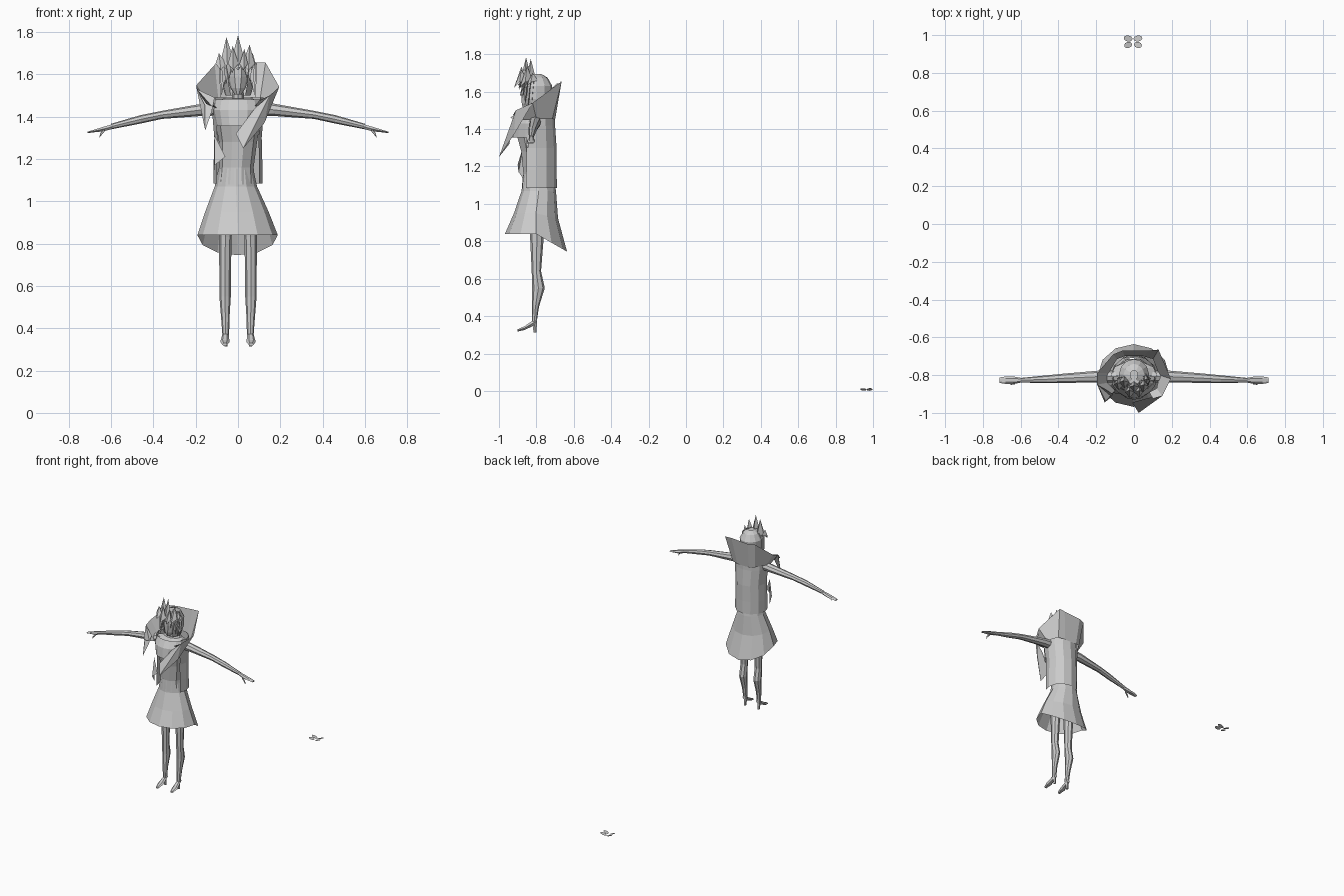
import bpy, bmesh, math, random
from mathutils import Vector

random.seed(4)
grey = bpy.data.materials.new("light_grey")
grey.diffuse_color = (0.6, 0.6, 0.6, 1)


def make(name, verts, faces):
    me = bpy.data.meshes.new(name)
    me.from_pydata([tuple(v) for v in verts], [], faces)
    me.materials.append(grey)
    ob = bpy.data.objects.new(name, me)
    bpy.context.collection.objects.link(ob)
    bm = bmesh.new()
    bm.from_mesh(me)
    bmesh.ops.recalc_face_normals(bm, faces=bm.faces)
    bm.to_mesh(me)
    bm.free()
    return ob


def loft(name, rings, n=8, caps=True, axis="z", arc=None, droop=0.0):
    """rings: (cx, cy, cz, r1, r2); arc=(start, end) in degrees makes an open sheet."""
    verts, faces = [], []
    a0, a1 = arc or (0, 360)
    cols = n + 1 if arc else n
    for k, (cx, cy, cz, r1, r2) in enumerate(rings):
        for i in range(cols):
            a = math.radians(a0 + (a1 - a0) * i / n)
            c, s = math.cos(a) * r1, math.sin(a) * r2
            if axis == "z":
                low = droop * max(0, math.sin(a)) * (k / (len(rings) - 1)) ** 3
                verts.append((cx + c, cy + s, cz - low))
            elif axis == "x":
                verts.append((cx, cy + c, cz + s))
            else:
                verts.append((cx + c, cy, cz + s))
    for k in range(len(rings) - 1):
        for i in range(n):
            j = (i + 1) % cols
            faces.append((k * cols + i, k * cols + j, (k + 1) * cols + j, (k + 1) * cols + i))
    if caps and not arc:
        faces += [tuple(range(cols)), tuple(range((len(rings) - 1) * cols, len(rings) * cols))]
    return make(name, verts, faces)


def sheet(name, pts):
    """Fan of triangles from the first point."""
    return make(name, pts, [(0, i, i + 1) for i in range(1, len(pts) - 1)])


# Legs, shoes, arms and hands, one per side
for side, s in (("left", 1), ("right", -1)):
    loft(side + "_leg", [(s * .058, -.797, .95, .035, .045), (s * .06, -.797, .83, .03, .037),
                         (s * .061, -.80, .64, .027, .025), (s * .061, -.789, .55, .027, .034),
                         (s * .06, -.805, .45, .02, .019), (s * .058, -.811, .37, .016, .013)], 8)
    loft(side + "_foot", [(s * .058, -.797, .375, .015, .015), (s * .06, -.83, .355, .018, .016),
                          (s * .062, -.865, .335, .022, .011), (s * .062, -.902, .323, .012, .007)], 6, axis="y")
    loft(side + "_shoe_heel", [(s * .058, -.81, .37, .014, .014), (s * .058, -.807, .313, .008, .008)], 5)
    loft(side + "_arm", [(s * .08, -.807, 1.44, .032, .035), (s * .17, -.807, 1.432, .032, .029),
                         (s * .36, -.816, 1.408, .025, .019), (s * .46, -.822, 1.387, .021, .02),
                         (s * .60, -.827, 1.353, .012, .013)], 8, axis="x")
    loft(side + "_hand", [(s * .595, -.827, 1.352, .012, .013), (s * .64, -.827, 1.34, .02, .012),
                          (s * .68, -.827, 1.332, .02, .007), (s * .712, -.827, 1.325, .014, .004)], 6, axis="x")
    loft(side + "_thumb", [(s * .63, -.842, 1.338, .008, .009), (s * .65, -.847, 1.315, .006, .008),
                           (s * .655, -.847, 1.302, .004, .004)], 5, axis="x")

# Torso, neck and head
loft("torso", [(-.01, -.795, 1.08, .09, .085), (-.008, -.795, 1.16, .082, .078),
               (0, -.80, 1.28, .09, .085), (0, -.81, 1.37, .105, .10),
               (0, -.80, 1.45, .125, .075), (0, -.80, 1.485, .07, .05)], 10)
loft("neck", [(0, -.80, 1.46, .03, .03), (0, -.81, 1.55, .025, .028)], 8)
loft("head", [(0, -.85, 1.505, .016, .02), (0, -.835, 1.535, .036, .045),
              (0, -.82, 1.59, .052, .065), (0, -.815, 1.64, .056, .068),
              (0, -.81, 1.685, .035, .045)], 10)

# Hair cap open over the face
loft("hair_cap", [(0, -.80, 1.50, .06, .06), (0, -.80, 1.56, .078, .078), (0, -.80, 1.63, .08, .085),
                  (0, -.80, 1.675, .055, .06), (0, -.80, 1.695, .02, .025)], 10, arc=(-55, 235))

# Hair locks beside the face and the spiky fringe
for i in range(14):
    a = math.radians(190 + 160 * i / 13)
    x, y = math.cos(a) * .075, -.80 + math.sin(a) * .085
    drop = 1.49 + .13 * max(0, -math.sin(a)) ** 2 + random.uniform(-.015, .02)
    sheet("hair_lock", [(x * .6, y * .5 - .4, 1.69), (x - .017, y, 1.64),
                        (x * 1.12, y - .015, drop), (x + .017, y, 1.65)])

# Upright pointed locks on the crown of the head
for x, y, top, w in ((-.055, -.83, 1.775, .035), (0, -.855, 1.785, .035), (.055, -.85, 1.74, .03),
                     (-.09, -.84, 1.70, .025), (-.025, -.88, 1.735, .025), (.03, -.88, 1.72, .02),
                     (.07, -.82, 1.70, .02)):
    base = [(x * .9 - w, y - .01, 1.65), (x * .9, y - .04, 1.62),
            (x * .9 + w, y - .01, 1.65), (x * .9, y + .03, 1.66)]
    make("crown_spike", base + [(x, y, top)], [(0, 1, 4), (1, 2, 4), (2, 3, 4), (3, 0, 4)])

# Skirt, long at the back
loft("skirt", [(-.01, -.79, 1.155, .082, .082), (-.01, -.787, 1.07, .10, .092),
               (-.005, -.802, .95, .15, .118), (-.002, -.802, .84, .19, .166)],
     12, caps=False, droop=.095)

# Long open vest down the back and sides
loft("vest", [(0, -.80, 1.49, .12, .10), (0, -.80, 1.42, .122, .10), (0, -.80, 1.30, .112, .108),
              (0, -.80, 1.18, .115, .108), (0, -.80, 1.085, .115, .11)], 8, arc=(-30, 210))
sheet("vest_front_panel", [(-.11, -.87, 1.31), (-.06, -.90, 1.21), (-.11, -.895, 1.17), (-.115, -.86, 1.12)])

# Short cape over the chest
loft("chest_cape", [(0, -.81, 1.48, .11, .08), (0, -.82, 1.43, .12, .10), (0, -.82, 1.355, .105, .11)],
     8, arc=(180, 360))

# Wide standing collar: inner neckline joined to the flared rim
rim = [(.10, -.925, 1.475), (.15, -.91, 1.50), (.195, -.82, 1.54), (.13, -.665, 1.655), (.08, -.67, 1.655),
       (-.06, -.67, 1.645), (-.11, -.69, 1.645), (-.195, -.79, 1.55), (-.195, -.85, 1.53), (-.15, -.94, 1.46)]
base = [(.08, -.89, 1.45), (.12, -.87, 1.45), (.135, -.80, 1.455), (.10, -.715, 1.455), (.05, -.70, 1.45),
        (-.05, -.70, 1.45), (-.09, -.715, 1.455), (-.135, -.79, 1.455), (-.14, -.84, 1.45), (-.10, -.88, 1.44)]
n = len(rim)
make("collar", rim + base, [(i, i + 1, n + i + 1, n + i) for i in range(n - 1)])

# Hanging collar points
sheet("left_lapel", [(.15, -.91, 1.50), (.195, -.82, 1.54), (.125, -.92, 1.37),
                     (.025, -1.0, 1.25), (-.01, -.945, 1.32), (.08, -.92, 1.44)])
sheet("right_lapel", [(-.195, -.85, 1.53), (-.11, -.90, 1.49), (-.125, -.92, 1.42),
                      (-.155, -.945, 1.335), (-.155, -.92, 1.45)])

# Butterfly on the ground far behind
for s in (1, -1):
    for cy, w, l in ((.982, .026, .016), (.948, .023, .017)):
        pts = []
        for i in range(10):
            a = 2 * math.pi * i / 10
            u, v = math.cos(a) * w, math.sin(a) * l
            x = .026 + u * .9 - .2 * v * (1 if cy < .965 else -1)
            pts.append((-.005 + s * x, cy + v, max(0, .30 * x)))
        make("butterfly_wing", pts, [tuple(range(10))])
